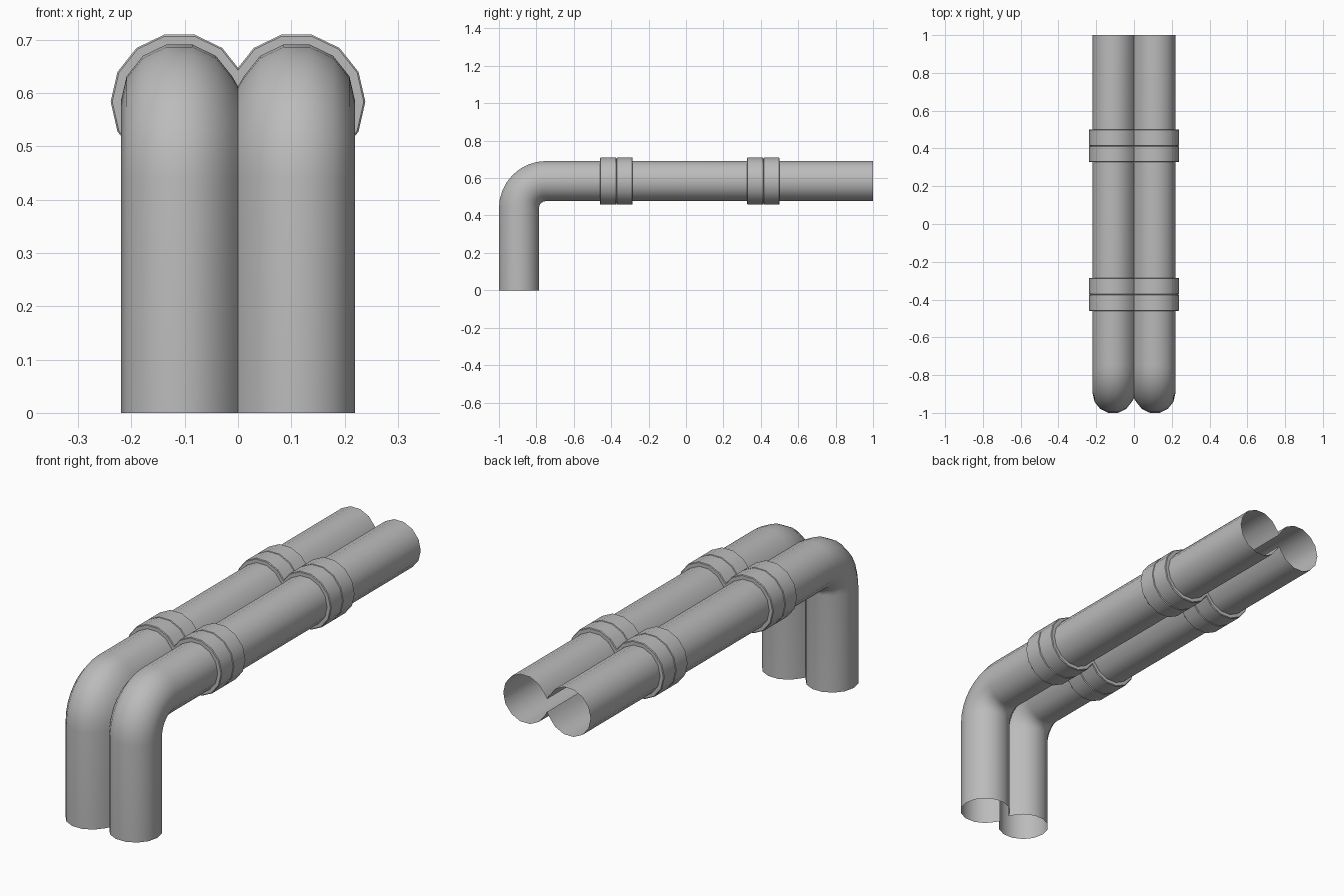
import bpy, bmesh, math

if "Cube" in bpy.data.objects:
    bpy.data.objects.remove(bpy.data.objects["Cube"])

SIDES = 14
CX, CZ = 0.11, 0.584          # pipe axis offset and height
R_PIPE, R_COLLAR = 0.11, 0.129
Y_DROP = -0.893               # axis of the vertical leg
BEND = 0.145                  # bend radius of the axis

metal = bpy.data.materials.new("grey_metal")
metal.diffuse_color = (0.5, 0.5, 0.5, 1)
metal.use_nodes = True
metal.node_tree.nodes["Principled BSDF"].inputs["Base Color"].default_value = metal.diffuse_color


def loft(name, rings, closed):
    """Skin a list of point rings, trim at the centre plane and mirror."""
    bm = bmesh.new()
    rows = [[bm.verts.new(p) for p in ring] for ring in rings]
    n = len(rows[0])
    for a, b in zip(rows, rows[1:]):
        for k in range(n if closed else n - 1):
            j = (k + 1) % n
            bm.faces.new((a[k], b[k], b[j], a[j]))
    bmesh.ops.bisect_plane(bm, geom=bm.verts[:] + bm.edges[:] + bm.faces[:], dist=1e-5,
                           plane_co=(0, 0, 0), plane_no=(-1, 0, 0), clear_outer=True)
    mesh = bpy.data.meshes.new(name)
    bm.to_mesh(mesh)
    bm.free()
    mesh.materials.append(metal)
    ob = bpy.data.objects.new(name, mesh)
    bpy.context.collection.objects.link(ob)
    bpy.ops.object.select_all(action='DESELECT')
    ob.select_set(True)
    bpy.context.view_layer.objects.active = ob
    bpy.ops.object.shade_smooth_by_angle(angle=math.radians(32))
    mirror = ob.modifiers.new("mirror", 'MIRROR')
    mirror.use_mirror_merge = False
    return ob


def circle(r, ks):
    return [(CX + r * math.cos(k * math.tau / SIDES), r * math.sin(k * math.tau / SIDES)) for k in ks]


# Pipe section, open along the centre plane where the two pipes meet
section = [(0, -0.029)] + circle(R_PIPE, range(-6, 7)) + [(0, 0.029)]

# Path stations: y, z and bend angle (0 = rising, 90 degrees = running back)
stations = [(Y_DROP, 0, 0)]
for i in range(9):
    t = math.radians(90) * i / 8
    stations.append((Y_DROP + BEND * (1 - math.cos(t)), CZ - BEND * (1 - math.sin(t)), t))
stations.append((1, CZ, math.radians(90)))
loft("pipes", [[(u, y - v * math.cos(t), z + v * math.sin(t)) for u, v in section]
               for y, z, t in stations], False)


# Collars: two bands with a fine groove between them
def collar(name, y0, y1):
    mid, e, ri = (y0 + y1) / 2, 0.003, 0.106
    steps = [(y0, ri), (y0, R_COLLAR - e), (y0 + e, R_COLLAR),
             (mid - e, R_COLLAR), (mid, R_COLLAR - 2 * e), (mid + e, R_COLLAR),
             (y1 - e, R_COLLAR), (y1, R_COLLAR - e), (y1, ri)]
    loft(name, [[(u, y, CZ + v) for u, v in circle(r, range(SIDES))] for y, r in steps], True)


collar("front_collar", -0.46, -0.285)
collar("back_collar", 0.327, 0.5)
